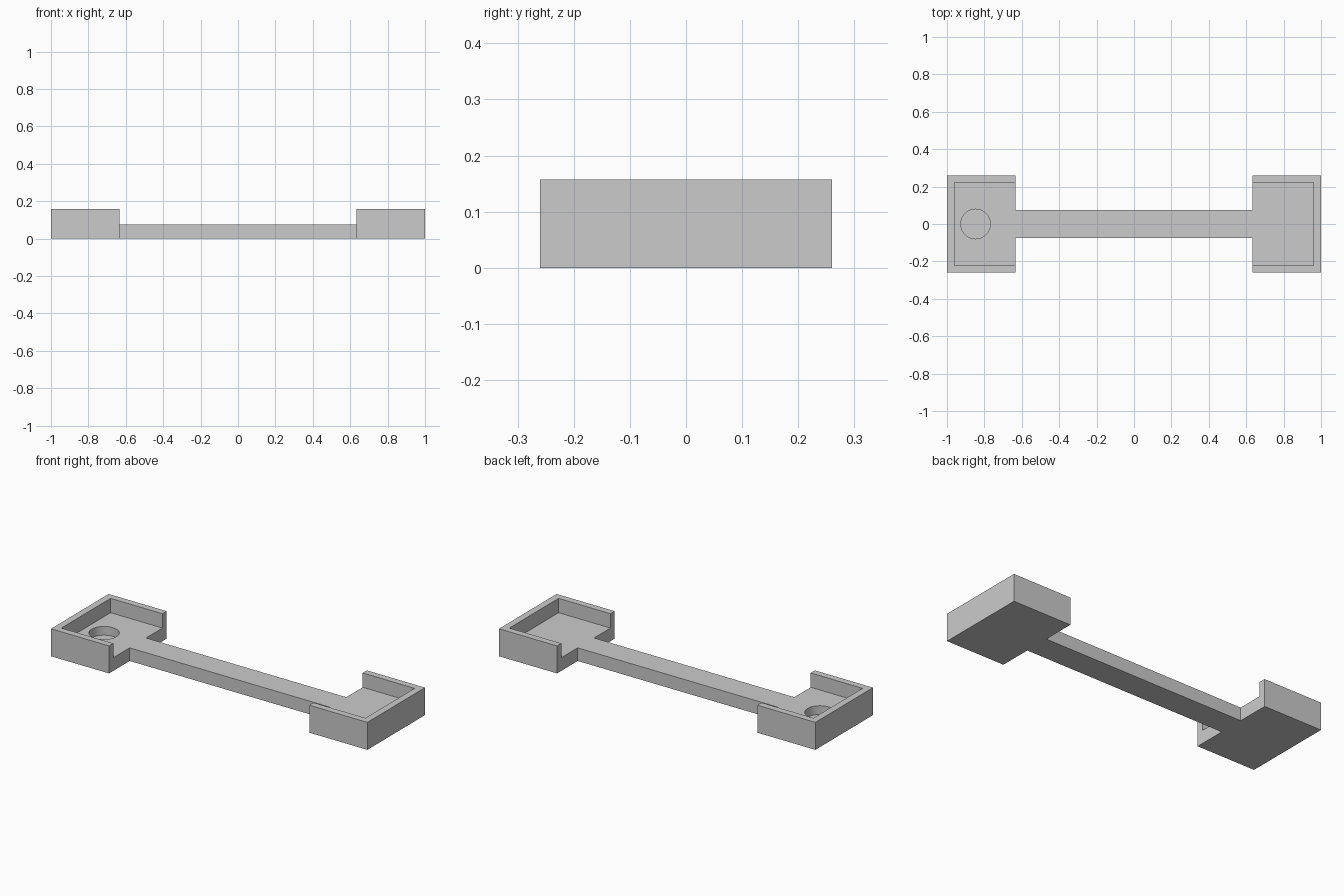
import bpy, bmesh
from mathutils import Matrix

if "Cube" in bpy.data.objects:
    bpy.data.objects.remove(bpy.data.objects["Cube"])

HALF_Y, HEIGHT = 0.26, 0.157       # end trays
INNER_X = 0.633                    # where trays meet the bar
BAR_Y, FLOOR = 0.074, 0.075        # connecting bar, floor level
POCKET_X, POCKET_Y = 0.961, 0.222  # inside faces of the tray walls


def finish(name, bm):
    bmesh.ops.recalc_face_normals(bm, faces=bm.faces)
    mesh = bpy.data.meshes.new(name)
    bm.to_mesh(mesh)
    bm.free()
    obj = bpy.data.objects.new(name, mesh)
    bpy.context.collection.objects.link(obj)
    return obj


def prism(name, outline, z0, z1):
    bm = bmesh.new()
    face = bm.faces.new([bm.verts.new((x, y, z0)) for x, y in outline])
    top = bmesh.ops.extrude_face_region(bm, geom=[face])["geom"]
    verts = [v for v in top if isinstance(v, bmesh.types.BMVert)]
    bmesh.ops.translate(bm, verts=verts, vec=(0, 0, z1 - z0))
    return finish(name, bm)


def cut(target, cutter):
    mod = target.modifiers.new(cutter.name, 'BOOLEAN')
    mod.operation = 'DIFFERENCE'
    mod.solver = 'EXACT'
    mod.object = cutter
    cutter.hide_render = True
    cutter.hide_set(True)


# Dumbbell-shaped body: quarter outline mirrored into all four corners
quarter = [(INNER_X, BAR_Y), (INNER_X, HALF_Y), (1.0, HALF_Y)]
right = quarter + [(x, -y) for x, y in reversed(quarter)]
left = [(-x, -y) for x, y in right]
body = prism("tray_holder", right + left, 0, HEIGHT)

# One long pocket lowers the bar and hollows both trays
pocket = [(-POCKET_X, -POCKET_Y), (POCKET_X, -POCKET_Y),
          (POCKET_X, POCKET_Y), (-POCKET_X, POCKET_Y)]
cut(body, prism("pocket_cutter", pocket, FLOOR, 0.3))

# Blind round recess in the left tray
bm = bmesh.new()
bmesh.ops.create_cone(bm, cap_ends=True, segments=64, radius1=0.079,
                      radius2=0.079, depth=0.1,
                      matrix=Matrix.Translation((-0.847, 0, 0.075)))
cut(body, finish("recess_cutter", bm))
